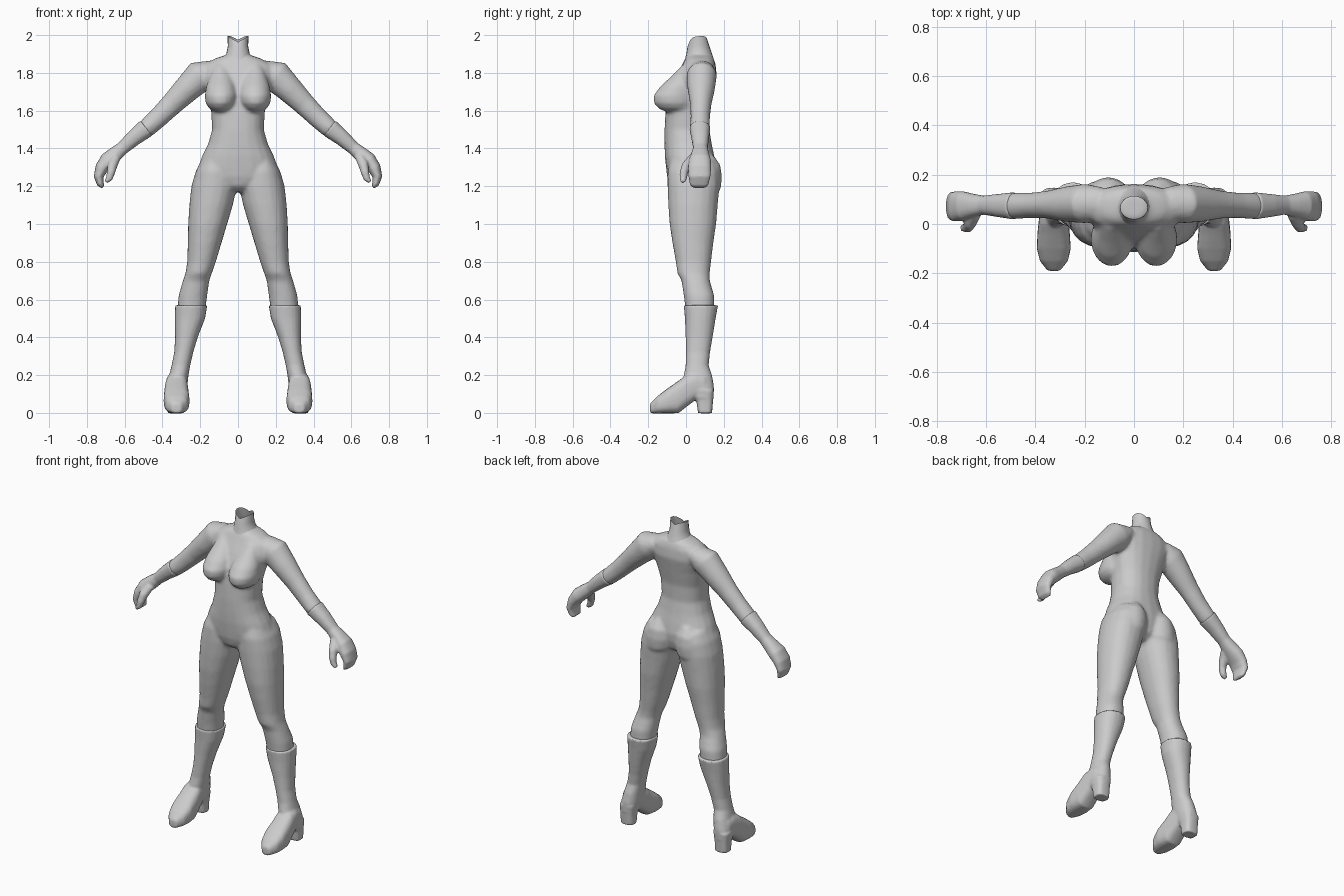
import bpy, bmesh, math
from mathutils import Vector

skin = bpy.data.materials.new("light grey")
skin.diffuse_color = (0.6, 0.6, 0.6, 1)
SEG = 20


def loft(bm, rings, power=2.0, caps=True):
    """Skin a tube through rings of (centre, half axis u, half axis v)."""
    loops = []
    for c, u, v in rings:
        loop = []
        for i in range(SEG):
            a = 2 * math.pi * i / SEG
            ca, sa = math.cos(a), math.sin(a)
            cu = math.copysign(abs(ca) ** (2 / power), ca)
            sv = math.copysign(abs(sa) ** (2 / power), sa)
            loop.append(bm.verts.new(c + u * cu + v * sv))
        loops.append(loop)
    for a, b in zip(loops, loops[1:]):
        for i in range(SEG):
            j = (i + 1) % SEG
            bm.faces.new((a[i], a[j], b[j], b[i]))
    if caps:
        bm.faces.new(loops[0])
        bm.faces.new(loops[-1])
    return loops


def level(rows, s=1):
    """Horizontal rings from rows of z, x0, x1, y0, y1."""
    return [(Vector((s * (x0 + x1) / 2, (y0 + y1) / 2, z)),
             Vector(((x1 - x0) / 2, 0, 0)), Vector((0, (y1 - y0) / 2, 0)))
            for z, x0, x1, y0, y1 in rows]


def upright(rows, s=1):
    """Rings facing y from rows of y, x0, x1, z0, z1."""
    return [(Vector((s * (x0 + x1) / 2, y, (z0 + z1) / 2)),
             Vector(((x1 - x0) / 2, 0, 0)), Vector((0, 0, (z1 - z0) / 2)))
            for y, x0, x1, z0, z1 in rows]


def limb(rows, s=1):
    """Rings square to a path in the xz plane: x, z, half thickness, y0, y1."""
    out = []
    for i, (x, z, r, y0, y1) in enumerate(rows):
        p, n = rows[max(i - 1, 0)], rows[min(i + 1, len(rows) - 1)]
        t = Vector((n[0] - p[0], 0, n[1] - p[1])).normalized()
        out.append((Vector((s * x, (y0 + y1) / 2, z)),
                    Vector((-s * t.z, 0, t.x)) * r,
                    Vector((0, (y1 - y0) / 2, 0))))
    return out


def finish(name, bm, voxel=0, smooth=4):
    """Turn the parts into one object, fused into a single skin if asked."""
    bmesh.ops.recalc_face_normals(bm, faces=bm.faces)
    me = bpy.data.meshes.new(name)
    bm.to_mesh(me)
    bm.free()
    me.materials.append(skin)
    me.shade_smooth()
    ob = bpy.data.objects.new(name, me)
    bpy.context.collection.objects.link(ob)
    if voxel:
        m = ob.modifiers.new("fuse", 'REMESH')
        m.mode, m.voxel_size, m.use_smooth_shade = 'VOXEL', voxel, True
        m = ob.modifiers.new("soften", 'SMOOTH')
        m.factor, m.iterations = 0.5, smooth
    return ob


# Body: torso, bust, buttocks, legs and upper arms
torso = [(1.17, .05, -.05, .10), (1.20, .12, -.085, .14), (1.25, .19, -.10, .155),
         (1.30, .212, -.106, .16), (1.36, .19, -.112, .15), (1.42, .16, -.114, .137),
         (1.50, .137, -.114, .124), (1.60, .143, -.108, .127), (1.70, .165, -.09, .147),
         (1.78, .19, -.055, .163), (1.84, .185, -.022, .158), (1.875, .125, -.005, .148),
         (1.895, .065, .01, .13), (1.91, .05, .02, .12)]
bust = [(1.84, .06, .13, -.02, .06), (1.78, .03, .15, -.08, .05),
        (1.73, .012, .168, -.135, .05), (1.68, .004, .176, -.172, .05),
        (1.64, .01, .172, -.17, .05), (1.61, .03, .152, -.145, .04),
        (1.595, .06, .12, -.11, .03)]
leg = [(1.34, .06, .19, -.08, .15), (1.28, .02, .224, -.098, .175),
       (1.20, .005, .247, -.098, .178), (1.10, .027, .258, -.094, .168),
       (1.00, .057, .264, -.087, .160), (.90, .087, .266, -.072, .145),
       (.80, .117, .269, -.054, .133), (.74, .138, .278, -.046, .126),
       (.70, .152, .292, -.024, .126), (.62, .163, .315, -.012, .15),
       (.53, .175, .322, .0, .15)]
arm = [(.13, 1.82, .05, .02, .15), (.20, 1.785, .085, .003, .163),
       (.27, 1.715, .072, .008, .153), (.35, 1.635, .06, .022, .135),
       (.42, 1.565, .054, .024, .127), (.48, 1.51, .05, .02, .127),
       (.52, 1.48, .04, .03, .12)]
bm = bmesh.new()
loft(bm, level([(z, -w, w, f, b) for z, w, f, b in torso]), 2.3)
for s in (1, -1):
    loft(bm, level(bust, s))
    loft(bm, level(leg, s), 2.2)
    loft(bm, limb(arm, s))
    loft(bm, level([(1.36, .07, .12, .08, .15), (1.31, .02, .18, .0, .183),
                    (1.25, .008, .2, .0, .19), (1.19, .02, .2, .0, .185),
                    (1.15, .06, .17, .03, .165)], s))
finish("body", bm, .011)

# Open neck with a raised rim
bm = bmesh.new()
rings = loft(bm, level([(1.875, -.085, .085, -.005, .147), (1.90, -.062, .062, .002, .138),
                        (1.94, -.054, .054, .008, .125), (1.97, -.055, .055, .02, .112)]),
             caps=False)
for i, v in enumerate(rings[-1]):
    a = 2 * math.pi * i / SEG
    v.co.z += .03 * abs(math.cos(a)) + .012 * max(0, math.sin(a)) - .006
finish("neck", bm)

# Boots: shaft, foot and heel block
shaft = [(.57, .162, .333, -.012, .17), (.50, .174, .334, -.006, .157),
         (.40, .213, .333, -.002, .141), (.32, .237, .338, -.001, .127),
         (.25, .253, .352, -.002, .12), (.20, .262, .364, -.012, .138),
         (.14, .268, .378, .0, .148), (.08, .28, .38, .035, .147)]
foot = [(.10, .28, .375, .09, .2), (.05, .27, .382, .068, .215), (0, .264, .388, .03, .2),
        (-.04, .26, .392, -.002, .17), (-.10, .256, .394, -.003, .128),
        (-.15, .268, .382, -.003, .09), (-.19, .30, .35, -.002, .05)]
heel = [(.12, .275, .382, .03, .148), (.06, .285, .375, .055, .143), (-.002, .287, .373, .064, .138)]
for side, s in (("right", 1), ("left", -1)):
    bm = bmesh.new()
    loft(bm, level(shaft, s), 2.2)
    loft(bm, upright(foot, s), 2.8)
    loft(bm, level(heel, s), 3)
    finish(side + "_boot", bm, .008, 2)

# Gloves: forearm and palm with curled fingers, plus the thumb
glove = [(.485, 1.508, .051, .018, .129), (.55, 1.457, .043, .028, .122),
         (.61, 1.403, .035, .038, .115), (.65, 1.37, .04, .028, .122),
         (.69, 1.337, .043, .015, .132), (.722, 1.295, .035, .01, .133),
         (.738, 1.25, .026, .013, .13), (.728, 1.21, .018, .02, .12),
         (.715, 1.195, .01, .03, .11)]
thumb = [(.64, 1.365, .025, .02, .08), (.662, 1.32, .027, -.02, .045),
         (.672, 1.275, .022, -.034, .012), (.682, 1.24, .018, -.034, .004),
         (.70, 1.223, .01, -.028, -.004)]
for side, s in (("right", 1), ("left", -1)):
    bm = bmesh.new()
    loft(bm, limb(glove, s), 2.3)
    loft(bm, limb(thumb, s))
    finish(side + "_glove", bm, .007, 2)
